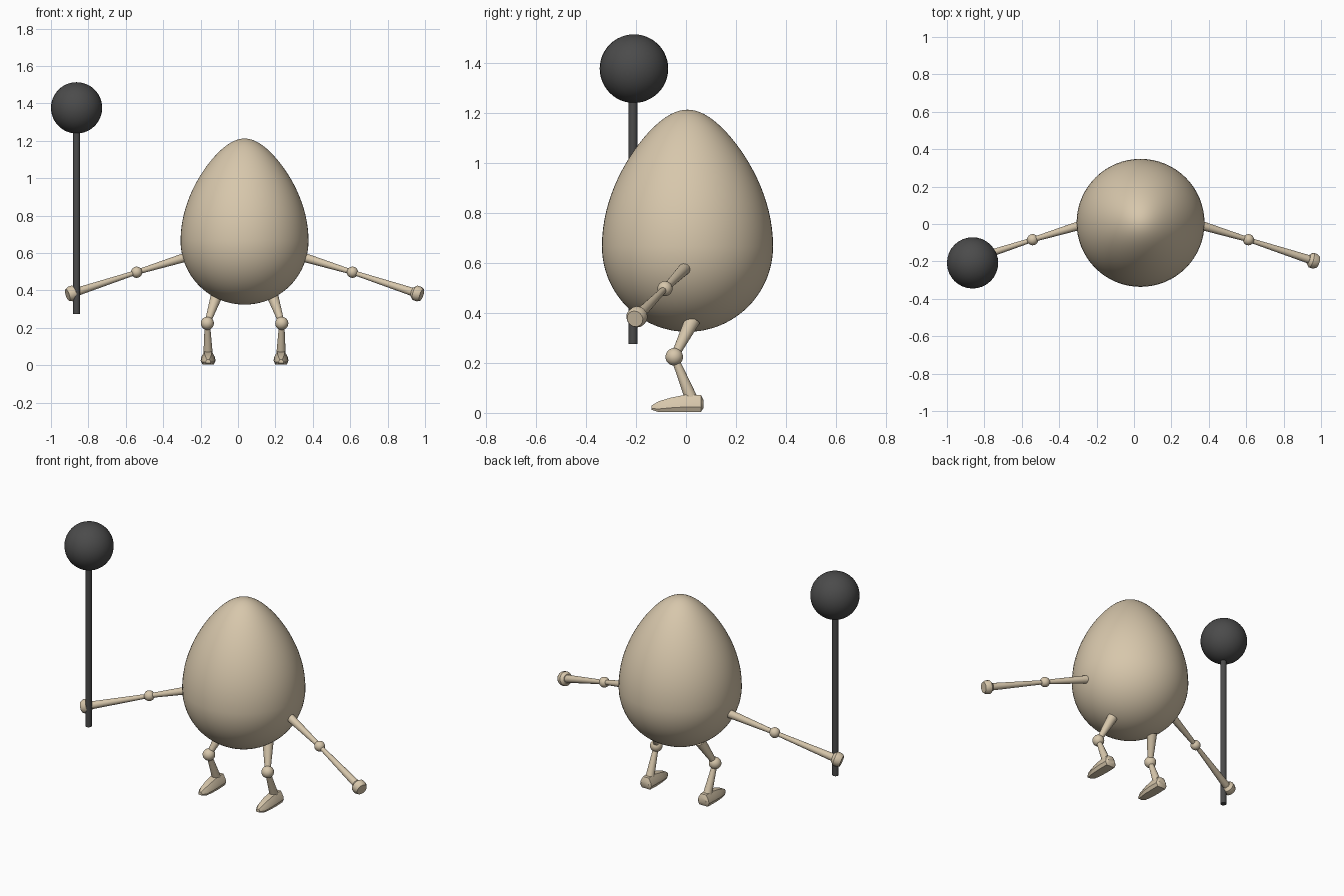
import bpy, bmesh, math
from mathutils import Vector

cube = bpy.data.objects.get("Cube")
if cube:
    bpy.data.objects.remove(cube, do_unlink=True)

MID = Vector((0.035, 0.006, 0))  # axis of the body


def material(name, rgb):
    m = bpy.data.materials.new(name)
    m.use_nodes = True
    m.diffuse_color = (*rgb, 1)
    m.node_tree.nodes["Principled BSDF"].inputs["Base Color"].default_value = (*rgb, 1)
    return m


shell = material("tan shell", (0.68, 0.57, 0.41))
iron = material("dark grey", (0.07, 0.07, 0.07))


def finish(name, bm, mat):
    bmesh.ops.recalc_face_normals(bm, faces=bm.faces)
    mesh = bpy.data.meshes.new(name)
    bm.to_mesh(mesh)
    bm.free()
    mesh.materials.append(mat)
    ob = bpy.data.objects.new(name, mesh)
    bpy.context.collection.objects.link(ob)
    bpy.ops.object.select_all(action="DESELECT")
    ob.select_set(True)
    bpy.context.view_layer.objects.active = ob
    bpy.ops.object.shade_smooth_by_angle(angle=math.radians(35))
    return ob


def loft(name, rings, mat):
    """Skin a list of point rings and cap both ends."""
    bm = bmesh.new()
    loops = [[bm.verts.new(p) for p in ring] for ring in rings]
    n = len(loops[0])
    for a, b in zip(loops, loops[1:]):
        for i in range(n):
            j = (i + 1) % n
            bm.faces.new((a[i], a[j], b[j], b[i]))
    bm.faces.new(loops[0])
    bm.faces.new(loops[-1])
    return finish(name, bm, mat)


def lathe(name, start, direction, profile, mat, n=20):
    """Turn (radius, distance) pairs around an axis."""
    turn = Vector(direction).to_track_quat("Z", "Y")
    rings = [[Vector(start) + turn @ Vector((r * math.cos(math.tau * i / n),
                                             r * math.sin(math.tau * i / n), d))
              for i in range(n)] for r, d in profile]
    return loft(name, rings, mat)


def rod(name, a, b, ra, rb, mat):
    axis = b - a
    return lathe(name, a, axis, [(ra, 0), (rb, axis.length)], mat)


def ball(name, centre, radius, mat, u=24, v=16):
    bm = bmesh.new()
    bmesh.ops.create_uvsphere(bm, u_segments=u, v_segments=v, radius=radius)
    bmesh.ops.translate(bm, verts=bm.verts, vec=centre)
    return finish(name, bm, mat)


# Egg body: a ball stretched upward and narrowed toward the top
bm = bmesh.new()
bmesh.ops.create_uvsphere(bm, u_segments=64, v_segments=48, radius=1)
for v in bm.verts:
    t = v.co.z
    r = 0.342 * (1 - 0.25 * t * t if t > 0 else 1)
    v.co = MID + Vector((v.co.x * r, v.co.y * r, 0.665 + t * (0.547 if t > 0 else 0.341)))
finish("egg_body", bm, shell)

# Foot stations from heel to toe: y, half width, bottom, top
FOOT = [(0.07, 0.026, 0.02, 0.052), (0.06, 0.038, 0.004, 0.072),
        (0.0, 0.04, 0.003, 0.073), (-0.06, 0.037, 0.003, 0.061),
        (-0.11, 0.028, 0.003, 0.046), (-0.137, 0.013, 0.012, 0.03)]
# Foot cross-section: share of half width, share of height
SECTION = [(-0.75, 0), (0.75, 0), (1, 0.3), (0.9, 0.6),
           (0.5, 1), (-0.5, 1), (-0.9, 0.6), (-1, 0.3)]

# Limbs, mirrored about the body axis
for side, tag in ((1, "left"), (-1, "right")):
    def at(x, y, z):
        return Vector((MID.x + side * x, y, z))

    shoulder, elbow, hand = at(0.3, 0.0, 0.582), at(0.577, -0.084, 0.497), at(0.925, -0.197, 0.383)
    rod(tag + "_upper_arm", shoulder, elbow, 0.025, 0.013, shell)
    ball(tag + "_elbow", elbow, 0.03, shell)
    rod(tag + "_forearm", elbow, hand, 0.012, 0.023, shell)
    lathe(tag + "_hand", hand, hand - elbow,
          [(0.026, -0.03), (0.041, -0.014), (0.041, 0.008), (0.033, 0.024)], shell, 16)

    hip, knee, ankle = at(0.15, 0.026, 0.37), at(0.199, -0.047, 0.224), at(0.195, 0.02, 0.06)
    rod(tag + "_thigh", hip, knee, 0.031, 0.015, shell)
    ball(tag + "_knee", knee, 0.035, shell)
    rod(tag + "_shin", knee, ankle, 0.014, 0.025, shell)
    loft(tag + "_foot", [[at(0.195 + w * sx, y, lo + (hi - lo) * sz) for sx, sz in SECTION]
                         for y, w, lo, hi in FOOT], shell)

# Staff with a round head, held in the right hand
rod("staff", Vector((-0.863, -0.212, 0.275)), Vector((-0.863, -0.212, 1.3)), 0.018, 0.018, iron)
ball("staff_head", Vector((-0.863, -0.208, 1.376)), 0.137, iron, 32, 24)
